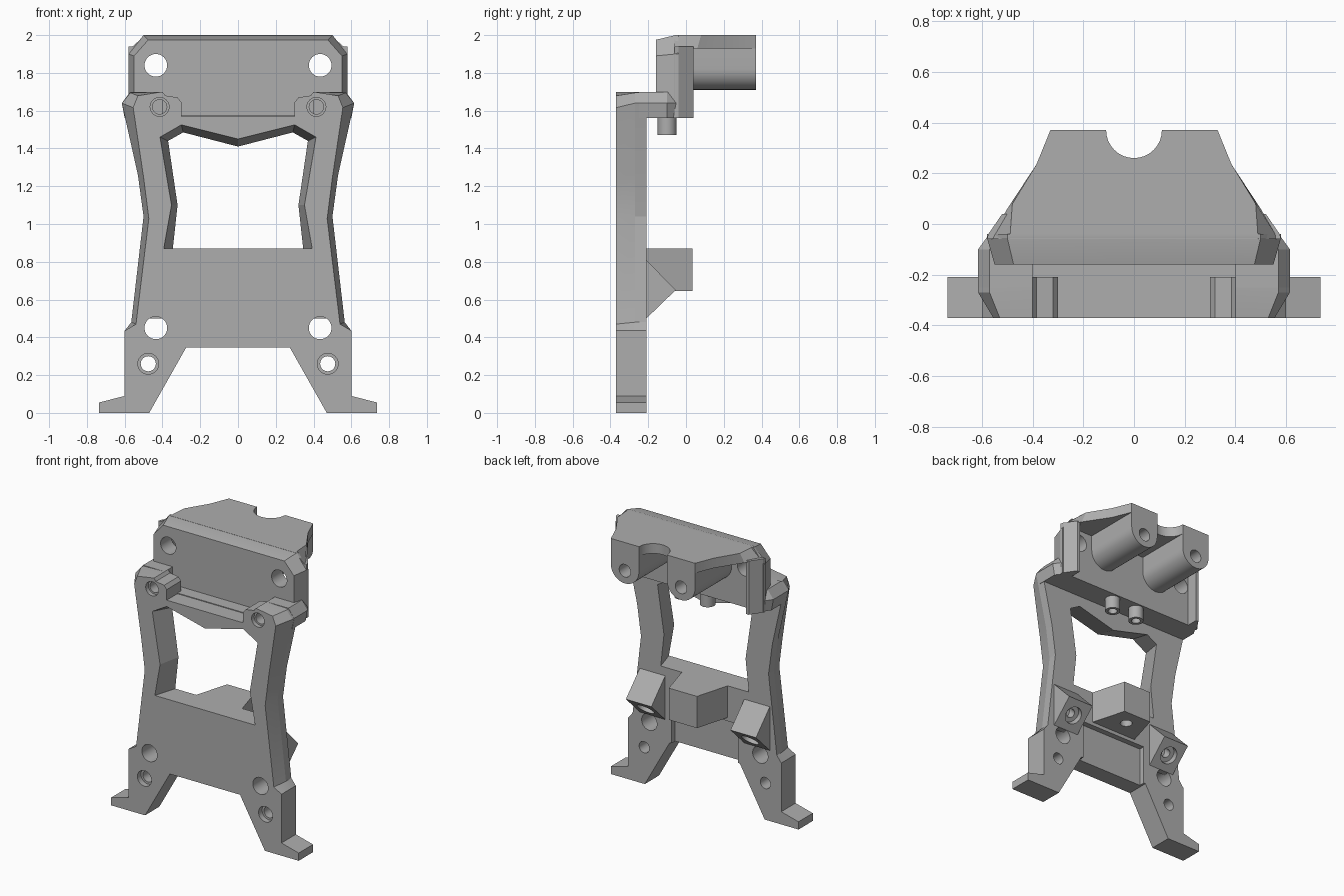
import bpy, bmesh, math
from mathutils import Vector

cube = bpy.data.objects.get("Cube")
if cube:
    bpy.data.objects.remove(cube, do_unlink=True)

grey = bpy.data.materials.new("plain grey")
grey.use_nodes = True
grey.diffuse_color = (0.42, 0.42, 0.42, 1)
grey.node_tree.nodes["Principled BSDF"].inputs["Base Color"].default_value = grey.diffuse_color
parts = []


def finish(name, bm, keep=True):
    bmesh.ops.recalc_face_normals(bm, faces=bm.faces)
    mesh = bpy.data.meshes.new(name)
    bm.to_mesh(mesh)
    bm.free()
    mesh.materials.append(grey)
    obj = bpy.data.objects.new(name, mesh)
    bpy.context.collection.objects.link(obj)
    if keep:
        parts.append(obj)
    return obj


def loft(name, sections, keep=True):
    """Skin matching closed outlines and cap both ends."""
    bm = bmesh.new()
    rings = [[bm.verts.new(p) for p in s] for s in sections]
    n = len(rings[0])
    for a, b in zip(rings, rings[1:]):
        for i in range(n):
            j = (i + 1) % n
            bm.faces.new((a[i], a[j], b[j], b[i]))
    bm.faces.new(rings[0])
    bm.faces.new(rings[-1])
    return finish(name, bm, keep)


def both(half):
    """Mirror a half outline across x = 0."""
    return half + [(-x, v) for x, v in reversed(half) if x > 0]


def at_y(points, y):
    return [(x, y, z) for x, z in points]


def at_z(points, z):
    return [(x, y, z) for x, y in points]


def at_x(points, x):
    return [(x, y, z) for y, z in points]


def box(name, x0, x1, y0, y1, z0, z1, keep=True):
    rect = [(x0, y0), (x1, y0), (x1, y1), (x0, y1)]
    return loft(name, [at_z(rect, z0), at_z(rect, z1)], keep)


def rod(name, start, end, radius, keep=False):
    start, end = Vector(start), Vector(end)
    axis = end - start
    bm = bmesh.new()
    bmesh.ops.create_cone(bm, cap_ends=True, segments=32, radius1=radius,
                          radius2=radius, depth=axis.length)
    bm.transform(axis.to_track_quat("Z", "Y").to_matrix().to_4x4())
    bmesh.ops.translate(bm, verts=bm.verts, vec=(start + end) / 2)
    return finish(name, bm, keep)


def cut(obj, cutter):
    mod = obj.modifiers.new("cut", "BOOLEAN")
    mod.operation, mod.solver, mod.object = "DIFFERENCE", "EXACT", cutter
    bpy.context.view_layer.objects.active = obj
    bpy.ops.object.modifier_apply(modifier=mod.name)
    bpy.data.objects.remove(cutter, do_unlink=True)


# Main frame: x, z and how far the front edge is bevelled in
profile = [(0, .345, 0), (.275, .345, 0), (.47, 0, 0), (.735, 0, 0), (.735, .055, 0),
           (.6, .09, 0), (.6, .435, 0), (.565, .48, .025), (.5, 1.04, .028),
           (.53, 1.26, .03), (.615, 1.64, .06), (.57, 1.695, .04), (.4, 1.7, 0),
           (.385, 1.68, 0), (.32, 1.67, 0), (.3, 1.645, 0), (.3, 1.57, 0), (0, 1.57, 0)]
outer = both([(x, z) for x, z, inset in profile])
front = both([(x - inset, z - inset * .4) for x, z, inset in profile])
frame = loft("main_frame", [at_y(front, -.37), at_y(outer, -.27), at_y(outer, -.21)])

# Tapered window
window_front = both([(0, .87), (.393, .87), (.352, 1.1), (.413, 1.46), (.3, 1.525), (0, 1.45)])
window_back = both([(0, .87), (.345, .87), (.32, 1.1), (.37, 1.44), (.29, 1.485), (0, 1.41)])
cut(frame, loft("window", [at_y(window_front, -.39), at_y(window_front, -.37),
                           at_y(window_back, -.21), at_y(window_back, -.19)], False))

# Shallow pocket in the rear of the lower panel
cut(frame, box("pocket", -.26, .26, -.25, -.15, .3, .62, False))

# Upper head wall
wall_front = both([(0, 1.56), (.55, 1.56), (.55, 1.89), (.475, 1.975), (0, 1.975)])
wall_back = both([(0, 1.56), (.58, 1.56), (.58, 1.9), (.5, 2), (0, 2)])
wall = loft("head_wall", [at_y(wall_front, -.16), at_y(wall_back, -.055), at_y(wall_back, -.04)])

# Roof over the rear
rear = [(.385, .235), (.33, .37), (0, .37)]
roof_low = both([(0, -.06), (.57, -.06), (.5, .06)] + rear)
roof_top = both([(0, -.06), (.49, -.06), (.48, .08)] + rear)
roof = loft("roof", [at_z(roof_low, 1.93), at_z(roof_top, 2)])
cut(roof, rod("notch", (0, .37, 1.8), (0, .37, 2.1), .11))

# Ledge joining the frame to the head
box("ledge", -.57, .57, -.25, -.045, 1.56, 1.575)

for side, tag in ((1, "left"), (-1, "right")):
    # Through holes and counterbores
    for x, z, r, y0, y1 in ((.435, .45, .06, -.5, 0), (.475, .26, .04, -.5, 0),
                            (.475, .26, .055, -.5, -.33), (.415, 1.62, .038, -.5, -.24),
                            (.415, 1.62, .05, -.5, -.34)):
        cut(frame, rod("drill", (side * x, y0, z), (side * x, y1, z), r))
    cut(wall, rod("drill", (side * .435, -.3, 1.84), (side * .435, .2, 1.84), .06))

    # Shoulder behind the frame corner
    def shoulder(x, z):
        pts = [(.4, -.25), (x, -.25), (x, -.1), (x - .04, -.045), (.4, -.045)]
        return [(side * a, b, z) for a, b in pts]
    corner = loft(tag + "_shoulder", [shoulder(.6, 1.56), shoulder(.615, 1.64), shoulder(.57, 1.7)])
    cut(corner, rod("nut_hole", (side * .42, -.13, 1.5), (side * .42, -.13, 1.62), .045))

    # Rib on the rear end of the head wall
    rib = [(side * x, y) for x, y in ((.5, -.06), (.58, -.06), (.575, -.04), (.52, .04), (.5, .04))]
    loft(tag + "_rib", [at_z(rib, 1.56), at_z(rib, 1.94)])

    # Round-bottomed rail with a screw hole
    arc = [(.22 - .11 * math.cos(t * math.pi / 16), 1.82 - .11 * math.sin(t * math.pi / 16))
           for t in range(17)]
    rail_outline = [(side * x, z) for x, z in arc + [(.33, 1.95), (.11, 1.95)]]
    rail = loft(tag + "_rail", [at_y(rail_outline, -.05), at_y(rail_outline, .37)])
    cut(rail, rod("screw_hole", (side * .22, .15, 1.8), (side * .22, .5, 1.8), .045))

    # Hanging boss under the ledge
    boss = rod(tag + "_hanging_boss", (side * .1, -.1, 1.47), (side * .1, -.1, 1.565), .05, True)
    cut(boss, rod("boss_hole", (side * .1, -.1, 1.4), (side * .1, -.1, 1.53), .03))

    # Angled foot mount with a countersunk hole
    wedge = [(-.25, .81), (-.21, .81), (-.055, .65), (-.21, .5), (-.25, .5)]
    mount = loft(tag + "_angled_mount", [at_x(wedge, side * .31), at_x(wedge, side * .51)])
    for r, depth in ((.06, .03), (.03, .1)):
        cut(mount, rod("mount_hole", (side * .41, -.132 - depth, .575 + depth),
                       (side * .41, -.03, .473), r))

# Central rear block
block = both([(0, -.25), (.18, -.25), (.18, -.21), (.11, .035), (0, .035)])
centre = loft("rear_block", [at_z(block, .645), at_z(block, .87)])
cut(centre, rod("block_hole", (0, -.08, .6), (0, -.08, .78), .04))

# Smooth curved walls only
bpy.ops.object.select_all(action="DESELECT")
for obj in parts:
    obj.select_set(True)
bpy.context.view_layer.objects.active = parts[0]
bpy.ops.object.shade_smooth_by_angle(angle=.25)
